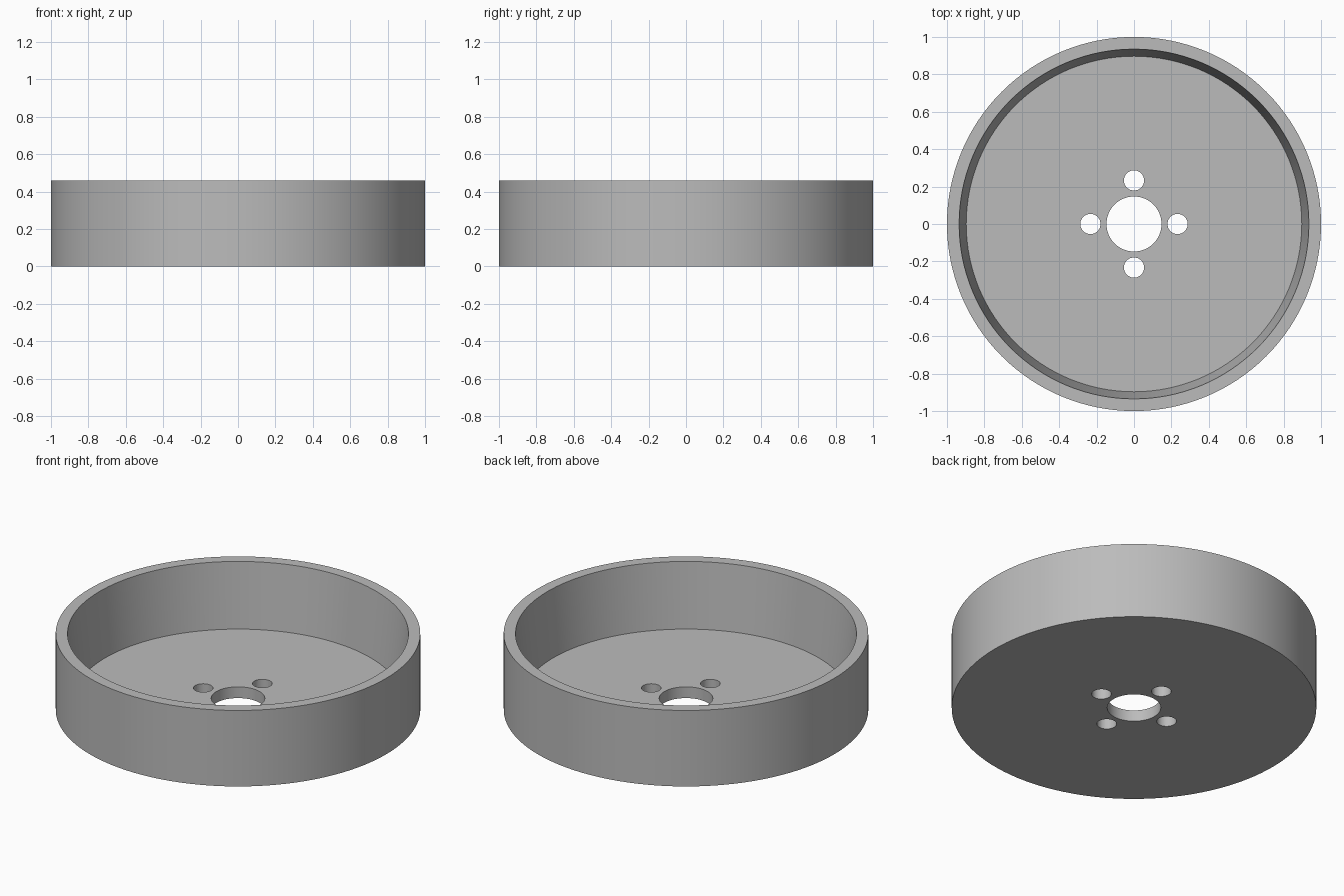
import bpy, bmesh, math
from mathutils import Matrix, Vector

if "Cube" in bpy.data.objects:
    bpy.data.objects.remove(bpy.data.objects["Cube"], do_unlink=True)

SEGMENTS = 128
HEIGHT, FLOOR = 0.46, 0.068
BORE, BOLT_RADIUS, BOLT_CIRCLE = 0.147, 0.054, 0.233

grey = bpy.data.materials.new("plain grey")
grey.use_nodes = True
colour = (0.5, 0.5, 0.5, 1)
grey.diffuse_color = colour
grey.node_tree.nodes["Principled BSDF"].inputs["Base Color"].default_value = colour


def make_object(name, bm):
    bmesh.ops.recalc_face_normals(bm, faces=bm.faces)
    mesh = bpy.data.meshes.new(name)
    bm.to_mesh(mesh)
    bm.free()
    mesh.materials.append(grey)
    obj = bpy.data.objects.new(name, mesh)
    bpy.context.collection.objects.link(obj)
    return obj


# Dish: closed wall-and-floor profile spun around the bore
profile = [(BORE, 0), (1, 0), (1, HEIGHT), (0.935, HEIGHT), (0.897, FLOOR), (BORE, FLOOR)]
bm = bmesh.new()
verts = [bm.verts.new((r, 0, z)) for r, z in profile]
edges = [bm.edges.new((a, b)) for a, b in zip(verts, verts[1:] + verts[:1])]
bmesh.ops.spin(bm, geom=verts + edges, cent=(0, 0, 0), axis=(0, 0, 1),
               angle=math.tau, steps=SEGMENTS, use_merge=True)
bmesh.ops.remove_doubles(bm, verts=bm.verts, dist=1e-5)
dish = make_object("round_dish", bm)

# Bolt holes: four cutters around the bore
bm = bmesh.new()
for i in range(4):
    angle = i * math.pi / 2
    centre = Vector((math.cos(angle), math.sin(angle), 0)) * BOLT_CIRCLE
    bmesh.ops.create_cone(bm, cap_ends=True, segments=48, radius1=BOLT_RADIUS,
                          radius2=BOLT_RADIUS, depth=0.4,
                          matrix=Matrix.Translation(centre))
cutter = make_object("bolt_hole_cutter", bm)
cutter.hide_render = True

cut = dish.modifiers.new("bolt_holes", "BOOLEAN")
cut.operation = "DIFFERENCE"
cut.solver = "EXACT"
cut.object = cutter

# Apply the cut, drop the cutter and smooth the round walls
bpy.ops.object.select_all(action="DESELECT")
dish.select_set(True)
bpy.context.view_layer.objects.active = dish
bpy.ops.object.modifier_apply(modifier=cut.name)
bpy.data.objects.remove(cutter, do_unlink=True)
bpy.ops.object.shade_smooth_by_angle(angle=math.radians(30))
